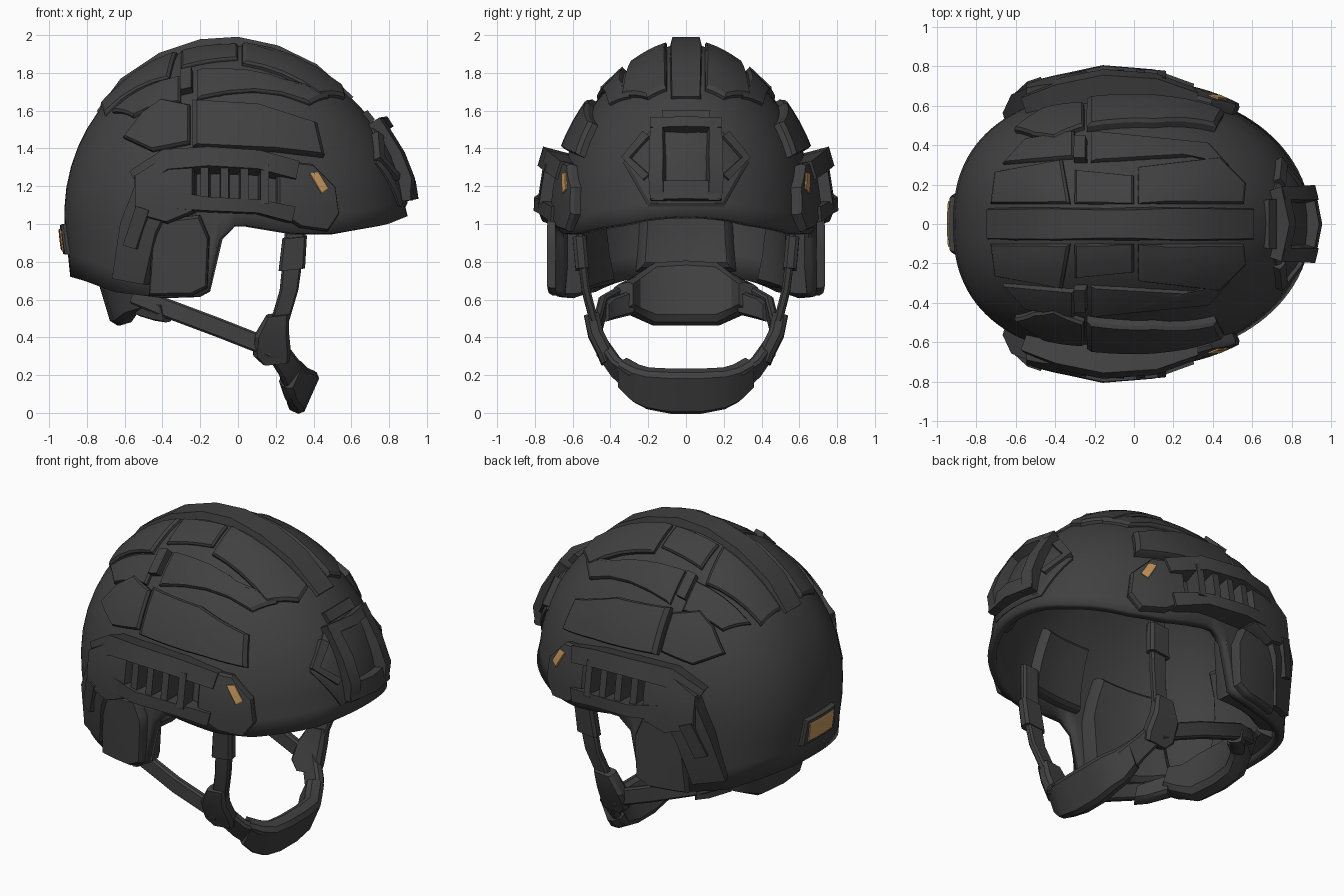
import bpy, bmesh, math
from mathutils import Vector

if "Cube" in bpy.data.objects:
    bpy.data.objects.remove(bpy.data.objects["Cube"])


def material(name, rgb):
    m = bpy.data.materials.new(name)
    m.use_nodes = True
    m.diffuse_color = (*rgb, 1)
    m.node_tree.nodes["Principled BSDF"].inputs["Base Color"].default_value = (*rgb, 1)
    return m


GREY = material("charcoal grey", (0.052, 0.052, 0.052))
TAN = material("amber tan", (0.56, 0.31, 0.11))
CX, AX, AY, MID, TOP = -0.02, 0.9, 0.68, 1.05, 1.96
BOTH = (1, -1)


# --- helmet form: scales at each height, plan roundness, and projection onto it
def scales(z, front):
    if z < MID:
        return 1 - 0.5 * (MID - z) ** 2, 1
    k = max(0, 1 - ((z - MID) / (TOP - MID)) ** 2)
    return k ** (0.6 if front else 0.5), k ** 0.64


def roundness(front):
    return 2.1 if front else 2.4


def field(p):
    sx, sy = scales(p.z, p.x > CX)
    sx, sy = max(sx, 1e-4), max(sy, 1e-4)
    e = roundness(p.x > CX)
    return abs((p.x - CX) / AX / sx) ** e + abs(p.y / AY / sy) ** e - 1


def project(plane, u, v, sign, off):
    def at(d):
        if plane == "xz":
            return Vector((u, sign * d, v))
        if plane == "yz":
            return Vector((CX + sign * d, u, v))
        return Vector((u, v * sign, MID + d))
    lo, hi = 0, 1.2
    for _ in range(30):
        d = (lo + hi) / 2
        lo, hi = (d, hi) if field(at(d)) < 0 else (lo, d)
    p, e = at(lo), 0.004
    n = Vector([field(p + a) - field(p - a) for a in
                (Vector((e, 0, 0)), Vector((0, e, 0)), Vector((0, 0, e)))])
    if p.z > 1.93:
        n = Vector((0, 0, 1))
    return p + n.normalized() * off


def finish(name, bm, mat=GREY):
    bmesh.ops.recalc_face_normals(bm, faces=bm.faces)
    me = bpy.data.meshes.new(name)
    bm.to_mesh(me)
    bm.free()
    me.materials.append(mat)
    ob = bpy.data.objects.new(name, me)
    bpy.context.collection.objects.link(ob)
    return ob


def skin(bm, rings):
    rings = [[bm.verts.new(p) for p in r] for r in rings]
    n = len(rings[0])
    for a, b in zip(rings, rings[1:]):
        for i in range(n):
            j = (i + 1) % n
            bm.faces.new((a[i], a[j], b[j], b[i]))
    return rings


def plate(name, plane, outline, t, signs=BOTH, base=-0.02, mat=GREY):
    """Bevelled panel that follows the helmet form."""
    pts = []
    for a, b in zip(outline, outline[1:] + outline[:1]):
        pts += [Vector(a).lerp(Vector(b), k / 4) for k in range(4)]
    c = sum(pts, Vector((0, 0))) / len(pts)
    bm = bmesh.new()
    for s in signs:
        rings = []
        for f, off in ((1, base), (0.99, base + (t - base) * 0.75), (0.92, t), (0.6, t), (0.3, t)):
            rings.append([project(plane, *c.lerp(p, f), s, off) for p in pts])
        r = skin(bm, rings)[-1]
        mid = bm.verts.new(project(plane, *c, s, t))
        for i in range(len(r)):
            bm.faces.new((r[i], r[(i + 1) % len(r)], mid))
    return finish(name, bm, mat)


def strip(name, plane, path, signs=BOTH):
    """Raised bar on the helmet form; path points are (u, v, width, height)."""
    bm = bmesh.new()
    for s in signs:
        rings = []
        for i, (u, v, w, t) in enumerate(path):
            a, b = path[max(i - 1, 0)], path[min(i + 1, len(path) - 1)]
            d = Vector((a[1] - b[1], b[0] - a[0])).normalized() * w / 2
            ring = []
            for k, off in ((1, -0.02), (0.8, t), (-0.8, t), (-1, -0.02)):
                ring.append(project(plane, u + d.x * k, v + d.y * k, s, off))
            rings.append(ring)
        rings = skin(bm, rings)
        bm.faces.new(rings[0])
        bm.faces.new(rings[-1])
    return finish(name, bm)


def strap(name, path, thick, across):
    """Free webbing band on both sides; path points are (x, y, z, width)."""
    bm = bmesh.new()
    for s in BOTH:
        pts = [Vector((x, y * s, z)) for x, y, z, _ in path]
        rings = []
        for i, p in enumerate(pts):
            w = Vector(across).normalized() * path[i][3] / 2
            d = pts[min(i + 1, len(pts) - 1)] - pts[max(i - 1, 0)]
            if abs(p.y) < 0.001:
                d = Vector((0, 1, 0)) * -s
            n = d.cross(w).normalized() * thick / 2
            rings.append([p + w + n * 0.5, p + w * 0.8 + n, p - w * 0.8 + n, p - w + n * 0.5,
                          p - w - n * 0.5, p - w * 0.8 - n, p + w * 0.8 - n, p + w - n * 0.5])
        rings = skin(bm, rings)
        bm.faces.new(rings[0])
        if abs(path[-1][1]) > 0.001:
            bm.faces.new(rings[-1])
    bmesh.ops.remove_doubles(bm, verts=bm.verts, dist=0.0005)
    return finish(name, bm)


# --- shell with ear cut-outs
RIM = [(-0.95, 0.73), (-0.85, 0.7), (-0.7, 0.64), (-0.45, 0.61), (-0.17, 0.62), (-0.12, 0.9),
       (-0.06, 0.98), (0, 1.0), (0.3, 0.95), (0.5, 0.95), (0.78, 1.0), (0.9, 1.05)]


def rim(x):
    for (a, za), (b, zb) in zip(RIM, RIM[1:]):
        if x <= b:
            return za + (zb - za) * max(0, (x - a) / (b - a))
    return RIM[-1][1]


bm = bmesh.new()
COLS, ROWS = 112, 16
rings = []
for r in range(ROWS):
    ring = []
    for c in range(COLS):
        a = math.tau * c / COLS
        e = 2 / roundness(math.cos(a) > 0)
        ux, uy = (math.copysign(abs(f) ** e, f) for f in (math.cos(a), math.sin(a)))
        z0 = rim(CX + AX * ux)
        z = z0 + (TOP - z0) * math.sin(math.pi / 2 * r / ROWS)
        sx, sy = scales(z, ux > 0)
        lip = 1.02 if r == 0 else 1
        ring.append((CX + AX * sx * lip * ux, AY * sy * lip * uy, z))
    rings.append(ring)
last = skin(bm, rings)[-1]
pole = bm.verts.new((CX, 0, TOP))
for i in range(COLS):
    bm.faces.new((last[i], last[(i + 1) % COLS], pole))
shell = finish("shell", bm)
wall = shell.modifiers.new("wall", "SOLIDIFY")
wall.thickness, wall.offset = 0.05, -1

# --- crown panels
strip("crown_spine", "xy", [(x, 0, 0.18, t) for x, t in
      ((-0.74, 0.01), (-0.6, 0.035), (-0.4, 0.04), (-0.2, 0.045), (0, 0.045), (0.2, 0.04), (0.4, 0.035), (0.6, 0.015))], (1,))
plate("crown_front_panel", "xy", [(0.02, 0.1), (0.55, 0.1), (0.56, 0.2), (0.43, 0.33), (0.02, 0.28)], 0.03)
plate("crown_mid_panel", "xy", [(-0.3, 0.1), (0, 0.1), (0, 0.24), (-0.3, 0.27)], 0.02)
plate("crown_rear_panel", "xy", [(-0.72, 0.1), (-0.32, 0.1), (-0.36, 0.32), (-0.7, 0.26)], 0.025)
plate("upper_side_panel", "xy", [(-0.22, 0.31), (0.3, 0.34), (0.48, 0.29), (0.38, 0.4), (-0.22, 0.46)], 0.025)
plate("upper_rear_panel", "xy", [(-0.66, 0.3), (-0.3, 0.33), (-0.3, 0.46), (-0.55, 0.42)], 0.025)
strip("crown_clip", "xy", [(-0.27, 0.31, 0.07, 0.045), (-0.27, 0.42, 0.07, 0.045)])

# --- side panels
plate("side_panel", "xz", [(-0.24, 1.64), (0.1, 1.62), (0.41, 1.52), (0.45, 1.35), (0.2, 1.38), (-0.24, 1.4)], 0.05)
plate("side_rear_panel", "xz", [(-0.6, 1.45), (-0.5, 1.58), (-0.4, 1.65), (-0.25, 1.62),
                                (-0.25, 1.42), (-0.45, 1.38)], 0.035)

# --- accessory rails
strip("rail_top_bar", "xz", [(-0.52, 1.22, 0.12, 0.08), (-0.36, 1.31, 0.12, 0.12), (-0.15, 1.32, 0.11, 0.14),
                             (0.1, 1.31, 0.11, 0.12), (0.3, 1.27, 0.11, 0.07)])
strip("rail_lower_bar", "xz", [(-0.34, 1.12, 0.1, 0.11), (-0.15, 1.1, 0.08, 0.13),
                               (0.1, 1.09, 0.08, 0.11), (0.28, 1.05, 0.1, 0.07)])
for i in range(4):
    x = -0.17 + 0.1 * i
    strip("rail_post", "xz", [(x, 1.1, 0.05, 0.11), (x, 1.29, 0.05, 0.11)])
plate("rail_front_pad", "xz", [(0.2, 1.33), (0.38, 1.31), (0.5, 1.19), (0.52, 1.05), (0.46, 0.96),
                               (0.32, 0.98), (0.2, 1.06)], 0.055)
plate("rail_rear_pad", "xz", [(-0.52, 1.24), (-0.36, 1.34), (-0.22, 1.3), (-0.22, 1.06), (-0.36, 1.0), (-0.52, 1.05)], 0.11)
strip("rail_rear_arm", "xz", [(-0.4, 1.2, 0.24, 0.11), (-0.5, 0.98, 0.22, 0.09), (-0.56, 0.7, 0.2, 0.05)])
strip("rail_arm_slot", "xz", [(-0.47, 1.08, 0.08, 0.12), (-0.54, 0.88, 0.08, 0.09)])
plate("ear_guard", "xz", [(-0.44, 1.02), (-0.2, 1.05), (-0.15, 0.93), (-0.16, 0.66), (-0.24, 0.62), (-0.46, 0.62)], 0.06)
plate("rail_marker", "xz", [(0.36, 1.255), (0.405, 1.26), (0.455, 1.18), (0.42, 1.155)], 0.064, base=0.055, mat=TAN)

# --- front mount
plate("mount_base", "yz", [(-0.2, 1.09), (0.2, 1.09), (0.33, 1.32), (0.29, 1.38), (0.16, 1.52),
                           (-0.16, 1.52), (-0.29, 1.38), (-0.33, 1.32)], 0.02, (1,))
for y in (-0.14, 0.14):
    strip("mount_side", "yz", [(y, 1.12, 0.08, 0.06), (y, 1.22, 0.08, 0.09), (y, 1.35, 0.08, 0.08), (y, 1.52, 0.07, 0.07)], (1,))
for z, h in ((1.17, 0.11), (1.5, 0.06)):
    strip("mount_bar", "yz", [(-0.17, z, h, 0.07), (0, z, h, 0.08), (0.17, z, h, 0.07)], (1,))
strip("mount_top_tab", "yz", [(-0.12, 1.56, 0.06, 0.03), (0.12, 1.56, 0.06, 0.03)], (1,))
for s in BOTH:
    strip("mount_wing", "yz", [(s * 0.2, 1.46, 0.05, 0.04), (s * 0.3, 1.34, 0.05, 0.04),
                               (s * 0.2, 1.24, 0.05, 0.04)], (1,))

# --- rear label
plate("rear_label_base", "yz", [(-0.16, 0.84), (0.16, 0.84), (0.14, 1.0), (-0.14, 1.0)], 0.025, (-1,))
plate("rear_label", "yz", [(-0.115, 0.865), (0.115, 0.865), (0.115, 0.975), (-0.115, 0.975)], 0.033, (-1,), 0.024, TAN)

# --- inner padding
plate("crown_pad", "xy", [(-0.35, -0.25), (0.35, -0.25), (0.35, 0.25), (-0.35, 0.25)], -0.11, (1,), -0.03)
plate("front_pad", "yz", [(-0.32, 1.12), (0.32, 1.12), (0.24, 1.5), (-0.24, 1.5)], -0.11, (1,), -0.03)
plate("rear_pad", "yz", [(-0.28, 0.74), (0.28, 0.74), (0.24, 1.4), (-0.24, 1.4)], -0.13, (-1,), -0.03)
plate("side_pad", "xz", [(-0.1, 1.04), (0.3, 1.04), (0.25, 1.45), (-0.1, 1.45)], -0.11, BOTH, -0.03)
plate("ear_pad", "xz", [(-0.7, 0.66), (-0.17, 0.63), (-0.14, 1.0), (-0.2, 1.3), (-0.62, 1.25)], -0.15, BOTH, -0.03)

# --- chin straps
strap("nape_pad", [(-0.5, 0.33, 0.62, 0.14), (-0.58, 0.28, 0.62, 0.2), (-0.64, 0.17, 0.63, 0.33), (-0.66, 0, 0.635, 0.34)],
      0.12, (-0.3, 0, 1))
strap("nape_arm", [(-0.52, 0.3, 0.58, 0.13), (-0.44, 0.4, 0.55, 0.12), (-0.38, 0.44, 0.53, 0.1)], 0.08, (-0.2, 0, 1))
strap("front_strap", [(0.31, 0.55, 1.15, 0.11), (0.3, 0.56, 0.9, 0.11), (0.27, 0.53, 0.65, 0.1), (0.19, 0.46, 0.38, 0.1)],
      0.045, (1, 0, 0.1))
strap("strap_keeper", [(0.3, 0.565, 0.93, 0.13), (0.285, 0.55, 0.76, 0.14)], 0.07, (1, 0, 0.1))
strap("rear_strap", [(-0.55, 0.36, 0.62, 0.09), (-0.42, 0.44, 0.57, 0.1), (-0.1, 0.47, 0.45, 0.1), (0.18, 0.45, 0.34, 0.1)],
      0.045, (0.3, 0, 1))
strap("buckle", [(0.21, 0.5, 0.52, 0.12), (0.18, 0.48, 0.42, 0.18), (0.18, 0.43, 0.32, 0.2), (0.2, 0.41, 0.27, 0.14)],
      0.08, (1, 0, 0.1))
strap("chin_strap", [(0.2, 0.44, 0.34, 0.12), (0.27, 0.37, 0.24, 0.13), (0.31, 0.28, 0.17, 0.16)], 0.06, (0.7, 0, 0.7))
strap("chin_cup", [(0.28, 0.33, 0.21, 0.16), (0.31, 0.26, 0.155, 0.2), (0.34, 0.2, 0.13, 0.22), (0.345, 0.08, 0.115, 0.24),
                   (0.345, 0, 0.115, 0.24)], 0.1, (0.4, 0, 0.9))

# --- shading
bpy.ops.object.select_all(action="DESELECT")
for ob in bpy.context.scene.objects:
    if ob.type == "MESH":
        ob.select_set(True)
        bpy.context.view_layer.objects.active = ob
bpy.ops.object.shade_smooth_by_angle(angle=math.radians(30))
